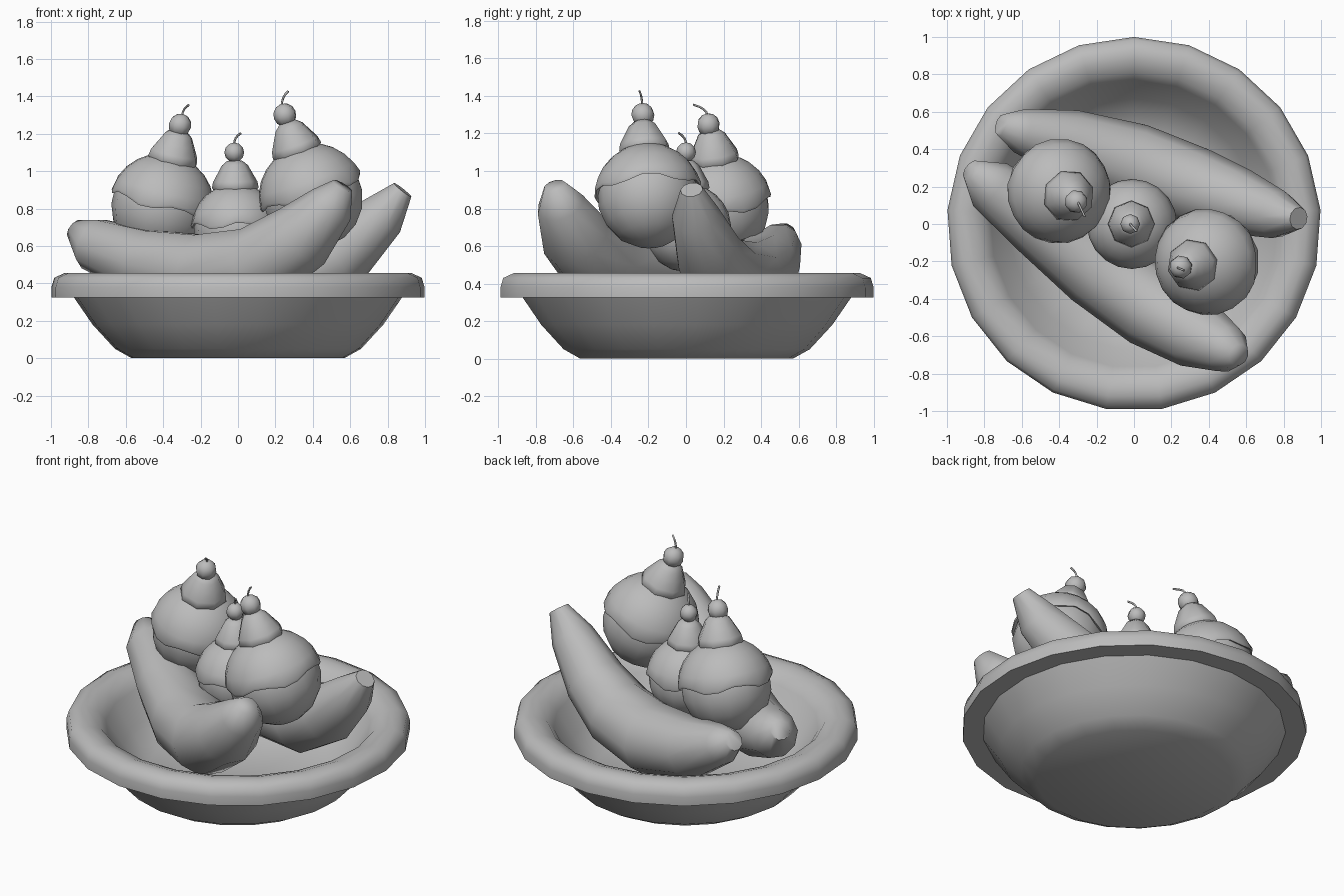
import bpy
import bmesh
import math
from mathutils import Vector

cube = bpy.data.objects.get("Cube")
if cube:
    bpy.data.objects.remove(cube, do_unlink=True)

# Single plain grey
GREY = (0.5, 0.5, 0.5, 1.0)
grey = bpy.data.materials.new("plain_grey")
grey.use_nodes = True
grey.diffuse_color = GREY
grey.node_tree.nodes["Principled BSDF"].inputs["Base Color"].default_value = GREY


def finish(name, rings, angle=60, caps=False):
    """Skin equal-sized rings of points into a smooth object."""
    bm = bmesh.new()
    loops = [[bm.verts.new(p) for p in ring] for ring in rings]
    n = len(loops[0])
    for a, b in zip(loops, loops[1:]):
        for i in range(n):
            j = (i + 1) % n
            bm.faces.new((a[i], a[j], b[j], b[i]))
    if caps:
        bm.faces.new(loops[0])
        bm.faces.new(loops[-1])
    bmesh.ops.remove_doubles(bm, verts=bm.verts, dist=0.0005)
    bmesh.ops.recalc_face_normals(bm, faces=bm.faces)
    mesh = bpy.data.meshes.new(name)
    bm.to_mesh(mesh)
    bm.free()
    mesh.materials.append(grey)
    obj = bpy.data.objects.new(name, mesh)
    bpy.context.collection.objects.link(obj)
    bpy.ops.object.select_all(action="DESELECT")
    obj.select_set(True)
    bpy.context.view_layer.objects.active = obj
    bpy.ops.object.shade_smooth_by_angle(angle=math.radians(angle))
    return obj


def lathe(name, profile, sides, angle=60, wave=None):
    """Revolve (radius, height) points; wave(i, a) shifts the height of row i."""
    rings = []
    for i, (r, z) in enumerate(profile):
        ring = []
        for k in range(sides):
            a = math.pi / 2 + math.tau * k / sides
            dz = wave(i, a) if wave else 0
            ring.append((r * math.cos(a), r * math.sin(a), z + dz))
        rings.append(ring)
    return finish(name, rings, angle)


def tube(name, path, sides):
    """Sweep a circle along (x, y, z, radius) points."""
    pts = [Vector(p[:3]) for p in path]
    rings = []
    for i, p in enumerate(pts):
        t = (pts[min(i + 1, len(pts) - 1)] - pts[max(i - 1, 0)]).normalized()
        side = t.cross(Vector((0.3, 1, 0.05)) if abs(t.z) > 0.9 else Vector((0, 0, 1))).normalized()
        up = side.cross(t)
        rings.append([p + path[i][3] * (side * math.cos(a) + up * math.sin(a))
                      for a in (math.tau * k / sides for k in range(sides))])
    return finish(name, rings, 65, caps=True)


def ball_profile(r, rows, start=-90):
    """Arc of a sphere from the start latitude up to the pole."""
    lats = [math.radians(start + (90 - start) * i / rows) for i in range(rows + 1)]
    return [(r * max(math.cos(t), 0), r * math.sin(t)) for t in lats]


def place(obj, location, axis):
    obj.rotation_euler = Vector(axis).to_track_quat("Z", "Y").to_euler()
    obj.location = location


# Bowl with an overhanging rim
lathe("bowl", [(0, 0), (0.57, 0), (0.66, 0.05), (0.78, 0.18), (0.88, 0.325),
               (1, 0.325), (1, 0.38), (0.985, 0.43), (0.93, 0.455), (0.88, 0.455),
               (0.81, 0.43), (0.77, 0.38), (0.67, 0.23), (0.52, 0.11), (0, 0.09)],
      21, angle=50)

# Bananas on either side of the scoops
tube("front_banana", [(-0.87, 0.29, 0.69, 0.06), (-0.77, 0.21, 0.61, 0.145),
                      (-0.5, 0.0, 0.51, 0.185), (-0.2, -0.23, 0.45, 0.22),
                      (0.1, -0.45, 0.49, 0.22), (0.34, -0.59, 0.65, 0.19),
                      (0.5, -0.67, 0.82, 0.13), (0.56, -0.7, 0.92, 0.06)], 10)
tube("back_banana", [(-0.71, 0.53, 0.67, 0.06), (-0.61, 0.5, 0.61, 0.12),
                     (-0.35, 0.43, 0.49, 0.185), (0, 0.32, 0.41, 0.22),
                     (0.33, 0.2, 0.44, 0.21), (0.56, 0.12, 0.56, 0.18),
                     (0.77, 0.05, 0.76, 0.13), (0.88, 0.03, 0.9, 0.06)], 10)


def scoop(side, centre, radius, axis, cream_r, cherry_at, cherry_r, stem_offset):
    """Ice cream ball, wavy sauce, whipped cream, cherry and stem."""
    c = Vector(centre)
    direction = Vector(axis).normalized()
    ball = lathe(side + "_ice_cream", ball_profile(radius * 0.94, 9), 14)
    place(ball, c, axis)

    # Sauce cap: an inner lip, then a dome whose lower rows ripple
    dome = ball_profile(radius, 6, start=8)
    dome = [(radius * 0.91, dome[0][1] - 0.005), (radius * 0.97, dome[0][1] - 0.015)] + dome
    ripple = lambda i, a: 0.018 * math.sin(5 * a + 1) if i < 3 else 0
    place(lathe(side + "_sauce", dome, 20, wave=ripple), c, axis)

    # Cream peak, sitting on the sauce
    k = cream_r / 0.135
    peak = [(0, -0.04), (0.11, -0.03), (0.135, 0), (0.128, 0.035), (0.1, 0.085),
            (0.075, 0.13), (0.045, 0.155), (0, 0.16)]
    cream = lathe(side + "_cream", [(r * k, z * k) for r, z in peak], 8)
    place(cream, c + direction * radius * 0.91, axis)

    cherry = lathe(side + "_cherry", ball_profile(cherry_r, 6), 8)
    place(cherry, cherry_at, axis)

    # Stem bending towards its tip
    base = Vector(cherry_at) + direction * cherry_r * 0.8
    off = Vector(stem_offset)
    path = []
    for i in range(5):
        t = i / 4
        p = base + Vector((off.x * t * t, off.y * t * t, off.z * (1.3 * t - 0.3 * t * t)))
        path.append((p.x, p.y, p.z, 0.006))
    tube(side + "_stem", path, 6)


scoop("right", (-0.41, 0.18, 0.81), 0.285, (0.24, -0.12, 1), 0.14,
      (-0.31, 0.12, 1.245), 0.063, (0.035, -0.075, 0.06))
scoop("middle", (-0.01, 0, 0.69), 0.243, (-0.02, 0, 1), 0.125,
      (-0.02, 0, 1.1), 0.053, (0.035, -0.04, 0.06))
scoop("left", (0.4, -0.2, 0.86), 0.29, (-0.34, -0.08, 1), 0.14,
      (0.25, -0.23, 1.3), 0.063, (0.035, -0.015, 0.08))
